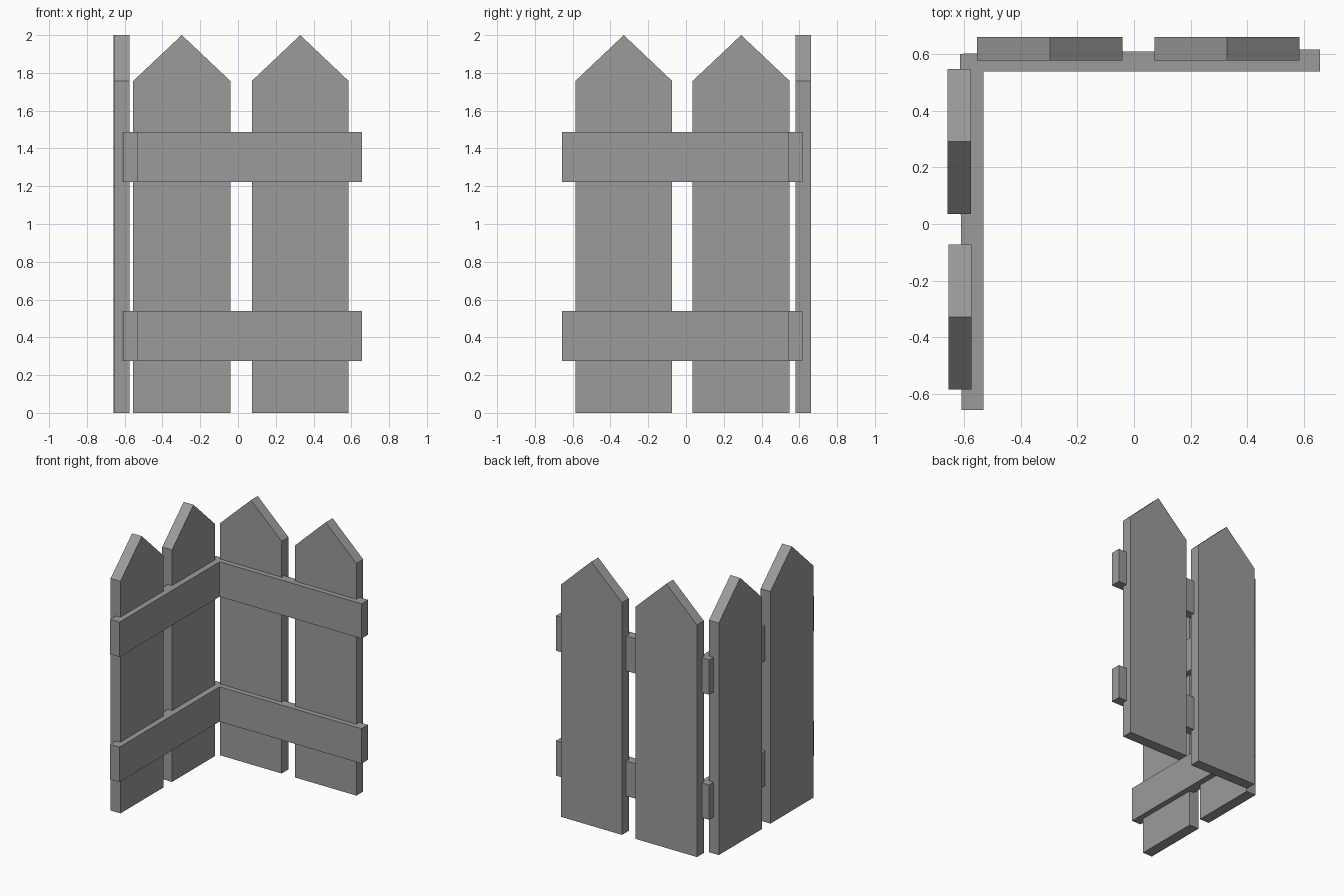
import bpy
import bmesh
from mathutils import Vector

cube = bpy.data.objects.get("Cube")
if cube:
    bpy.data.objects.remove(cube, do_unlink=True)

# Single grey paint
grey = bpy.data.materials.new("grey_wood")
grey.use_nodes = True
colour = (0.33, 0.33, 0.33, 1)
grey.diffuse_color = colour
grey.node_tree.nodes["Principled BSDF"].inputs["Base Color"].default_value = colour


def prism(name, outline, offset):
    """Extrude a flat outline along an offset vector."""
    bm = bmesh.new()
    face = bm.faces.new([bm.verts.new(p) for p in outline])
    ext = bmesh.ops.extrude_face_region(bm, geom=[face])
    moved = [g for g in ext["geom"] if isinstance(g, bmesh.types.BMVert)]
    bmesh.ops.translate(bm, verts=moved, vec=Vector(offset))
    bmesh.ops.recalc_face_normals(bm, faces=bm.faces)
    mesh = bpy.data.meshes.new(name)
    bm.to_mesh(mesh)
    bm.free()
    mesh.materials.append(grey)
    obj = bpy.data.objects.new(name, mesh)
    bpy.context.collection.objects.link(obj)
    return obj


SHOULDER, TOP, THICK = 1.757, 2.0, 0.082


def picket_profile(a, b):
    return [(a, 0), (b, 0), (b, SHOULDER), ((a + b) / 2, TOP), (a, SHOULDER)]


# Pointed pickets of the back panel
for side, a, b in (("right", -0.555, -0.04), ("left", 0.073, 0.586)):
    prism("back_picket_" + side,
          [(u, 0.579, z) for u, z in picket_profile(a, b)], (0, THICK, 0))

# Pointed pickets of the side panel
for side, a, b, x in (("front", -0.586, -0.073, -0.656), ("rear", 0.035, 0.549, -0.659)):
    prism("side_picket_" + side,
          [(x, u, z) for u, z in picket_profile(a, b)], (THICK, 0, 0))

# Rails, mitred where the two panels meet
inner, outer = (-0.532, 0.54), (-0.615, 0.602)
back_rail = [inner, (0.657, 0.54), (0.657, 0.618), outer]
side_rail = [inner, outer, (-0.61, -0.657), (-0.532, -0.657)]
for level, z in (("lower", 0.276), ("upper", 1.222)):
    for panel, outline in (("back", back_rail), ("side", side_rail)):
        prism(f"{level}_{panel}_rail", [(x, y, z) for x, y in outline], (0, 0, 0.264))
